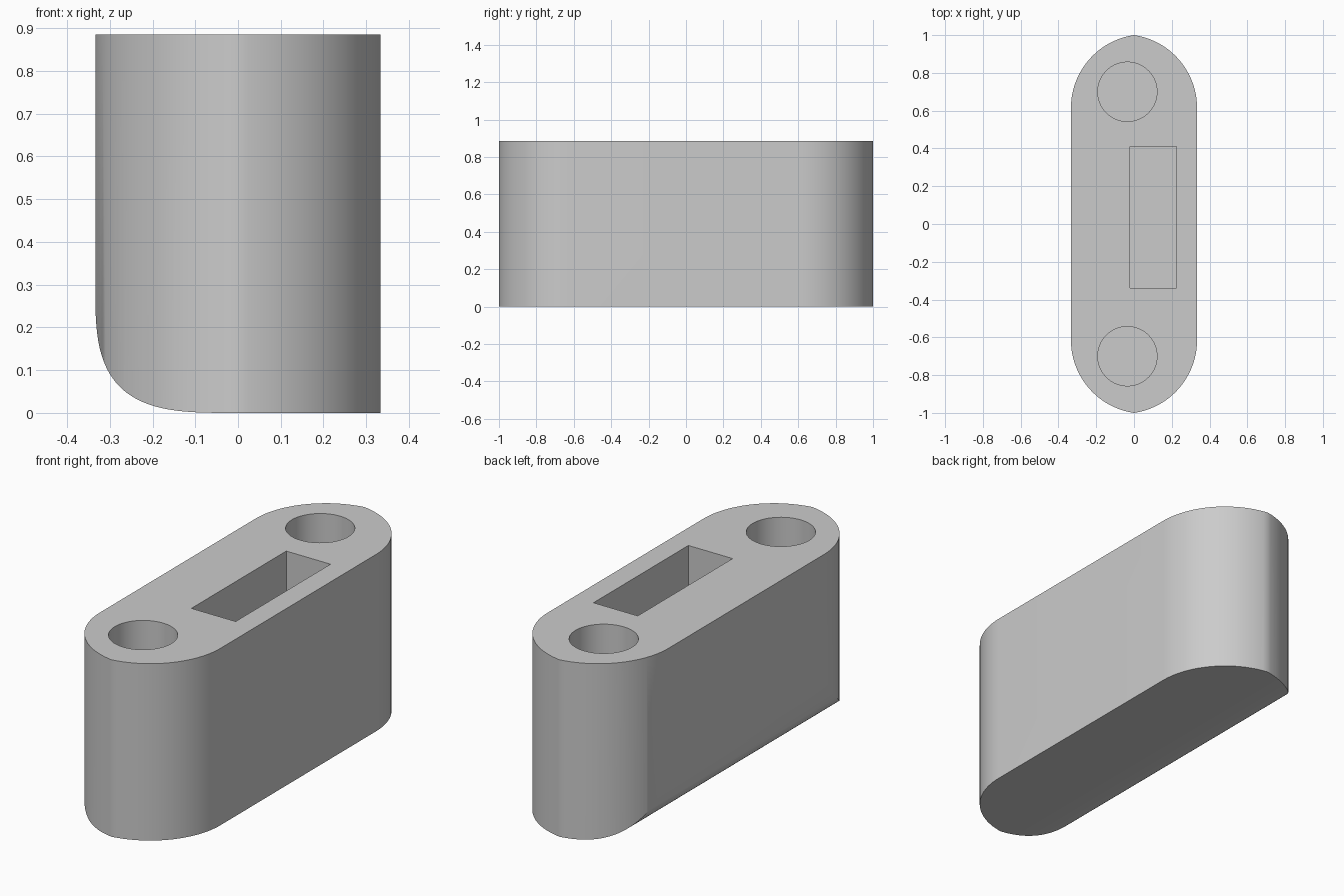
import bpy, bmesh
from math import sin, cos, pi, acos
from mathutils import Vector

cube = bpy.data.objects.get("Cube")
if cube:
    bpy.data.objects.remove(cube, do_unlink=True)

HALF_W, HEIGHT = 0.334, 0.885
FLOOR = 0.2  # bottom of the blind pockets

grey = bpy.data.materials.new("plain grey")
grey.use_nodes = True
colour = (0.6, 0.6, 0.6, 1)
grey.diffuse_color = colour
grey.node_tree.nodes["Principled BSDF"].inputs["Base Color"].default_value = colour


def prism(name, outline, sweep):
    """Extrude a closed outline of 3D points along a vector."""
    bm = bmesh.new()
    face = bm.faces.new([bm.verts.new(p) for p in outline])
    new = bmesh.ops.extrude_face_region(bm, geom=[face])["geom"]
    moved = [v for v in new if isinstance(v, bmesh.types.BMVert)]
    bmesh.ops.translate(bm, verts=moved, vec=Vector(sweep))
    bmesh.ops.recalc_face_normals(bm, faces=bm.faces)
    mesh = bpy.data.meshes.new(name)
    bm.to_mesh(mesh)
    bm.free()
    mesh.materials.append(grey)
    obj = bpy.data.objects.new(name, mesh)
    bpy.context.collection.objects.link(obj)
    return obj


def cut(target, tool, operation):
    """Apply a boolean and remove its tool."""
    mod = target.modifiers.new(tool.name, "BOOLEAN")
    mod.object, mod.operation, mod.solver = tool, operation, "EXACT"
    bpy.context.view_layer.objects.active = target
    bpy.ops.object.modifier_apply(modifier=mod.name)
    bpy.data.objects.remove(tool, do_unlink=True)


# Plan outline: straight sides closed by gently pointed round ends
r, n = 0.39, 24
offset = r - HALF_W
apex = acos(offset / r)
start = 1 - r * sin(apex)
quarter = [(r * cos(apex * i / n) - offset, start + r * sin(apex * i / n))
           for i in range(n + 1)]
quarter[-1] = (0, 1)
half = quarter + [(-x, y) for x, y in reversed(quarter[:-1])]
plan = half + [(-x, -y) for x, y in half]
body = prism("block_body", [(x, y, 0) for x, y in plan], (0, 0, HEIGHT))

# Long lower edge on the right side, rounded along the whole length
p, rise, m = 3.4, 0.31, 48
curve = [(-HALF_W * sin(pi / 2 * i / m) ** (2 / p),
          rise - rise * max(cos(pi / 2 * i / m), 0) ** (2 / p))
         for i in range(m)] + [(-HALF_W, rise)]
section = curve + [(-HALF_W, 1), (0.5, 1), (0.5, 0)]
cut(body, prism("edge_round", [(x, -1.1, z) for x, z in section], (0, 2.2, 0)),
    "INTERSECT")

# Round pockets near both ends
for y in (-0.7, 0.7):
    ring = [(-0.035 + 0.157 * cos(2 * pi * i / 64),
             y + 0.157 * sin(2 * pi * i / 64), FLOOR) for i in range(64)]
    cut(body, prism("round_pocket", ring, (0, 0, 1)), "DIFFERENCE")

# Rectangular slot towards the left side
slot = [(-0.02, -0.34, FLOOR), (0.225, -0.34, FLOOR),
        (0.225, 0.41, FLOOR), (-0.02, 0.41, FLOOR)]
cut(body, prism("slot", slot, (0, 0, 1)), "DIFFERENCE")

bpy.ops.object.select_all(action="DESELECT")
body.select_set(True)
bpy.context.view_layer.objects.active = body
bpy.ops.object.shade_smooth_by_angle(angle=pi / 6)
